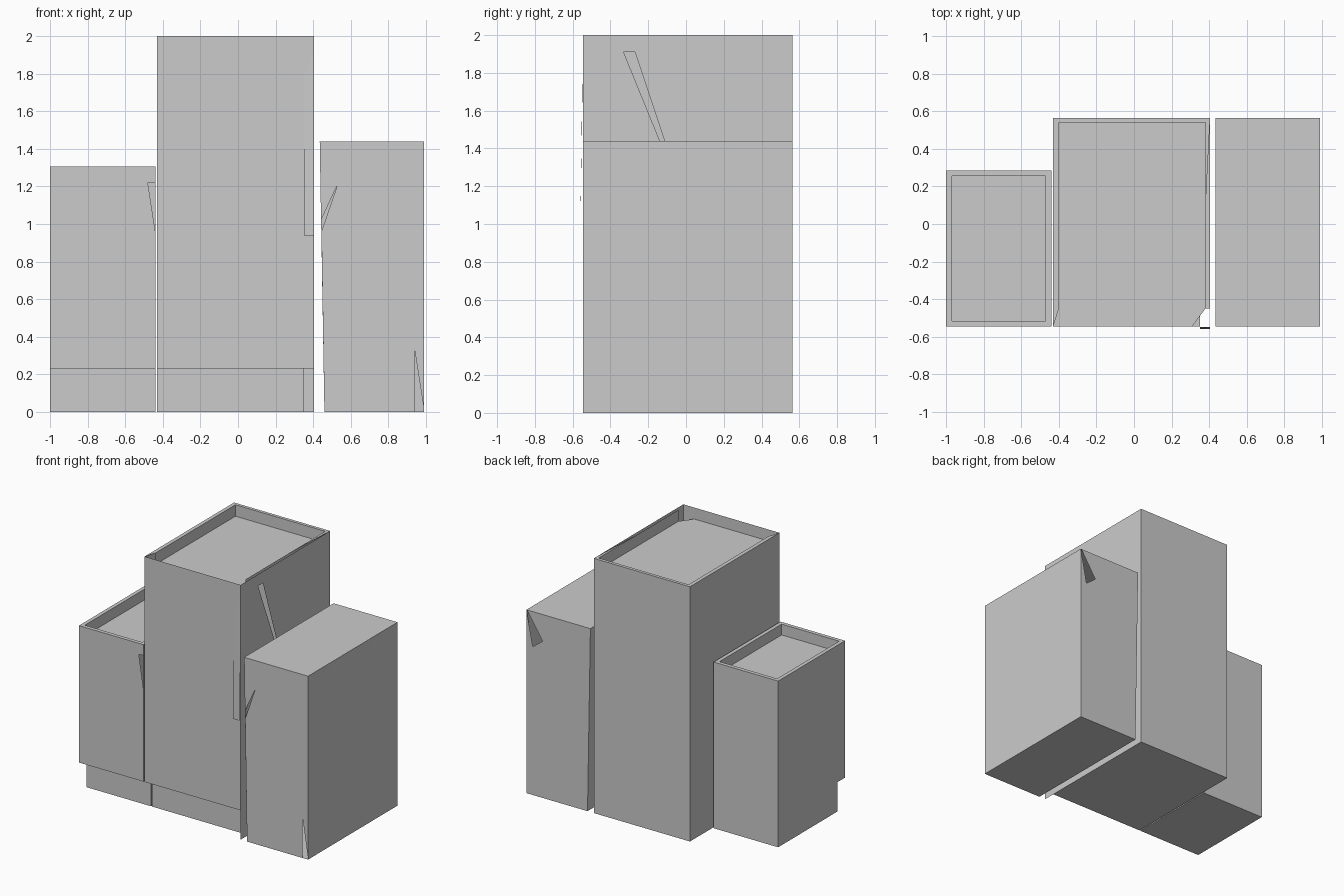
import bpy, bmesh
from mathutils import Vector

if "Cube" in bpy.data.objects:
    bpy.data.objects.remove(bpy.data.objects["Cube"])

F, B = -0.545, 0.565      # shared front and back planes
RF, RZ = -0.45, 0.23      # recessed plinth plane and height


def flat(axis, c, pts, sign):
    """Polygon on the plane axis=c, facing +/- along that axis."""
    i = 'xyz'.index(axis)
    out = []
    for p in pts:
        v = list(p)
        v.insert(i, c)
        out.append(Vector(v))
    n = Vector((0, 0, 0))
    for k, v in enumerate(out):
        n += v.cross(out[(k + 1) % len(out)])
    if n[i] * sign < 0:
        out.reverse()
    return out


def rect(a0, b0, a1, b1):
    return [(a0, b0), (a1, b0), (a1, b1), (a0, b1)]


def build(name, faces):
    bm = bmesh.new()
    for f in faces:
        bm.faces.new([bm.verts.new(v) for v in f])
    bmesh.ops.remove_doubles(bm, verts=bm.verts, dist=0.0005)
    me = bpy.data.meshes.new(name)
    bm.to_mesh(me)
    bm.free()
    ob = bpy.data.objects.new(name, me)
    bpy.context.collection.objects.link(ob)
    return ob


def side(y0, y1, z):
    """Side wall outline with the recessed plinth at the front."""
    return [(RF, 0), (y1, 0), (y1, z), (y0, z), (y0, RZ), (RF, RZ)]


def plinth(x0, x1):
    return [flat('y', RF, rect(x0, 0, x1, RZ), -1),
            flat('z', RZ, rect(x0, F, x1, RF), -1)]


# Left tower: parapet roof, plinth, small notch in the front edge
x0, x1, yb, h, r = -1.0, -0.44, 0.285, 1.305, 1.22
a, b, c, d = x0 + 0.03, x1 - 0.03, F + 0.03, yb - 0.03
build("left_tower", plinth(x0, x1) + [
    flat('y', F, [(x0, RZ), (x1, RZ), (x1, 0.96), (-0.48, r), (x1, r),
                  (x1, h), (x0, h)], -1),
    flat('y', yb, rect(x0, 0, x1, h), 1),
    flat('x', x0, side(F, yb, h), -1),
    flat('x', x1, side(F, yb, h), 1),
    flat('z', 0, rect(x0, RF, x1, yb), -1),
    flat('z', r, rect(a, c, b, d), 1),
    flat('x', a, rect(c, r, d, h), 1),
    flat('x', b, rect(c, r, d, h), -1),
    flat('y', c, rect(a, r, b, h), 1),
    flat('y', d, rect(a, r, b, h), -1),
    flat('z', h, rect(x0, F, x1, c), 1),
    flat('z', h, rect(x0, d, x1, yb), 1),
    flat('z', h, rect(x0, c, a, d), 1),
    flat('z', h, rect(b, c, x1, d), 1)])

# Middle tower: tall, open front right corner under the roof
x0, x1, h, r = -0.43, 0.405, 2.0, 1.91
a, b, d = -0.40, 0.38, 0.54
build("middle_tower", plinth(x0, 0.35) + [
    flat('y', F, rect(x0, RZ, x1, h), -1),
    flat('y', B, rect(x0, 0, x1, h), 1),
    flat('x', x0, side(F, B, h), -1),
    flat('x', x1, [(F, 0), (B, 0), (B, r), (-0.27, r), (0.0, 1.1),
                   (-0.33, r), (F, r)], 1),
    flat('x', x1, rect(F, r, B, h), 1),
    flat('z', 0, [(x0, RF), (0.35, RF), (x1, RF), (x1, B), (x0, B)], -1),
    flat('z', r, [(x0, F), (0.31, F), (b, RF), (b, d), (a, d), (a, RF)], 1),
    flat('x', a, rect(RF, r, d, h), 1),
    flat('x', b, rect(RF, r, d, h), -1),
    flat('y', d, rect(a, r, b, h), -1),
    flat('z', h, [(x0, F), (a, RF), (a, d), (x0, B)], 1),
    flat('z', h, [(x0, B), (a, d), (b, d), (x1, B)], 1),
    flat('z', h, [(x1, B), (b, d), (b, 0.07)], 1)])

# Thin tilted strip on the front right edge
build("corner_strip", [[Vector(v) for v in (
    (0.35, -0.56, 0.94), (0.405, -0.56, 0.94),
    (0.405, -0.547, 1.91), (0.35, -0.547, 1.79))]])

# Right tower: flat roof, left wall leaning in towards the ground, nicks
t, g, x1, h = 0.435, 0.46, 0.99, 1.44
build("right_tower", [
    flat('y', F, [(g, 0), (0.94, 0), (0.94, 0.33), (x1, 0.01), (x1, h),
                  (t, h), (0.442, 1.02), (0.53, 1.21), (0.444, 0.96)], -1),
    flat('y', B, [(g, 0), (x1, 0), (x1, h), (0.935, 1.165), (0.85, 1.23),
                  (0.985, h), (t, h)], 1),
    flat('x', x1, rect(F, 0, B, h), 1),
    flat('z', 0, rect(g, F, x1, B), -1),
    flat('z', h, rect(t, F, x1, B), 1),
    [Vector(v) for v in ((g, B, 0), (g, F, 0), (t, F, h), (t, B, h))]])
